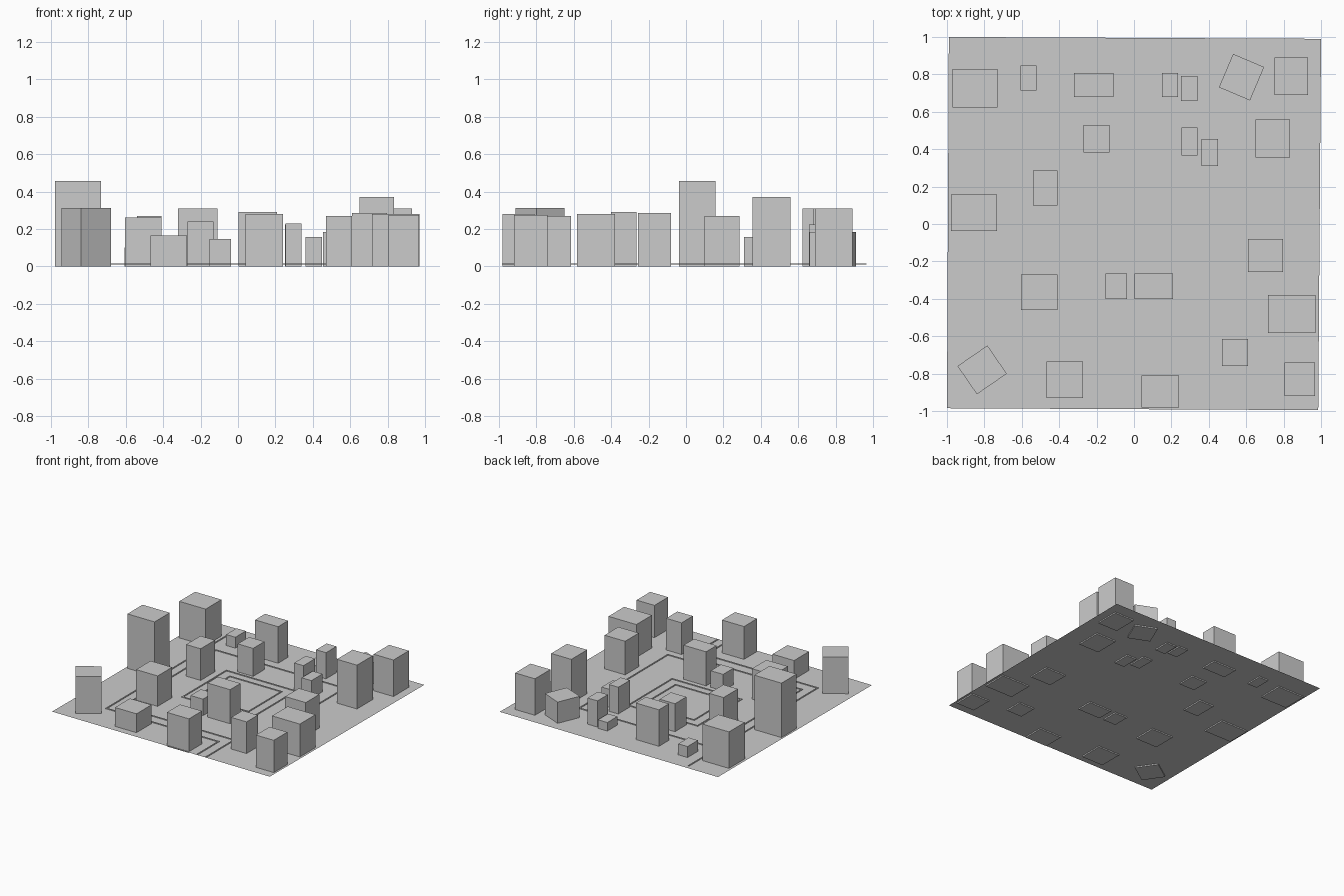
import bpy
import bmesh
from math import radians
from mathutils import Matrix, Vector

default_cube = bpy.data.objects.get("Cube")
if default_cube:
    bpy.data.objects.remove(default_cube, do_unlink=True)

# One plain grey for the whole district
grey = bpy.data.materials.new("plain_grey")
grey.use_nodes = True
grey.diffuse_color = (0.6, 0.6, 0.6, 1)
grey.node_tree.nodes["Principled BSDF"].inputs["Base Color"].default_value = grey.diffuse_color

GROUND = 0.01
CURB = 0.005


def finish(name, bm):
    """Turn a bmesh into a grey object."""
    mesh = bpy.data.meshes.new(name)
    bm.to_mesh(mesh)
    bm.free()
    mesh.materials.append(grey)
    obj = bpy.data.objects.new(name, mesh)
    bpy.context.collection.objects.link(obj)
    return obj


def add_box(bm, x, y, bottom, width, depth, height, turn=0):
    matrix = (Matrix.Translation((x, y, bottom + height / 2))
              @ Matrix.Rotation(radians(turn), 4, "Z")
              @ Matrix.Diagonal((width, depth, height, 1)))
    bmesh.ops.create_cube(bm, size=1, matrix=matrix)


def building(name, x, y, width, depth, height, turn=0):
    bm = bmesh.new()
    add_box(bm, x, y, 0, width, depth, height, turn)
    finish(name, bm)


def curb(name, *points):
    """Thin raised curb strip following right-angled corner points."""
    bm = bmesh.new()
    for start, end in zip(points, points[1:]):
        a, b = Vector(start), Vector(end)
        middle, span = (a + b) / 2, b - a
        add_box(bm, middle.x, middle.y, GROUND, abs(span.x) + 0.01,
                abs(span.y) + 0.01, CURB)
    finish(name, bm)


# Ground sheet, very slightly out of square
bm = bmesh.new()
corners = [(-1, -0.985), (0.985, -0.995), (1, 0.99), (-0.99, 1)]
bm.faces.new([bm.verts.new((x, y, GROUND)) for x, y in corners])
finish("ground", bm)

# Back row
building("back_right_tower", 0.84, 0.79, 0.18, 0.2, 0.31)
building("back_turned_block", 0.575, 0.785, 0.18, 0.194, 0.185, -23)
building("back_slim_block", 0.295, 0.725, 0.09, 0.135, 0.225)
building("back_low_block", 0.192, 0.743, 0.085, 0.13, 0.08)
building("back_middle_tower", -0.215, 0.743, 0.21, 0.13, 0.31)
building("back_small_hut", -0.565, 0.78, 0.085, 0.135, 0.1)
building("back_left_tower", -0.85, 0.725, 0.24, 0.205, 0.31)

# Middle rows
building("right_tall_tower", 0.742, 0.457, 0.183, 0.205, 0.37)
building("inner_low_block", 0.405, 0.383, 0.088, 0.145, 0.157)
building("inner_slim_block", 0.297, 0.44, 0.085, 0.15, 0.23)
building("inner_back_block", -0.2, 0.455, 0.14, 0.147, 0.24)
building("inner_left_block", -0.475, 0.192, 0.132, 0.186, 0.27)
building("left_tall_tower", -0.855, 0.06, 0.247, 0.197, 0.457)
building("right_middle_block", 0.702, -0.168, 0.187, 0.178, 0.286)
building("inner_front_block", 0.106, -0.333, 0.205, 0.135, 0.29)
building("inner_small_block", -0.095, -0.333, 0.113, 0.135, 0.146)
building("inner_left_front_block", -0.507, -0.365, 0.196, 0.188, 0.26)

# Front row
building("right_wide_block", 0.843, -0.48, 0.253, 0.203, 0.28)
building("front_square_block", 0.54, -0.687, 0.14, 0.146, 0.27)
building("front_turned_tower", -0.812, -0.78, 0.194, 0.183, 0.312, 34.5)
building("front_low_block", -0.37, -0.832, 0.196, 0.194, 0.165)
building("front_middle_block", 0.14, -0.895, 0.2, 0.17, 0.28)
building("front_right_block", 0.887, -0.83, 0.163, 0.177, 0.275)

# Street curbs: outer street, inner street and courtyard
curb("outer_street_curb", (0.32, -0.98), (0.32, -0.71), (-0.7, -0.71),
     (-0.7, 0.96))
curb("block_street_curb", (0.4, -0.98), (0.4, -0.62), (-0.62, -0.62),
     (-0.62, 0.6), (0.55, 0.6), (0.55, -0.55), (0.4, -0.55))
curb("inner_street_curb", (-0.35, -0.22), (0.28, -0.22), (0.28, 0.35),
     (-0.35, 0.35), (-0.35, -0.22))
curb("courtyard_curb", (-0.27, -0.15), (0.2, -0.15), (0.2, 0.28),
     (-0.27, 0.28), (-0.27, -0.15))
